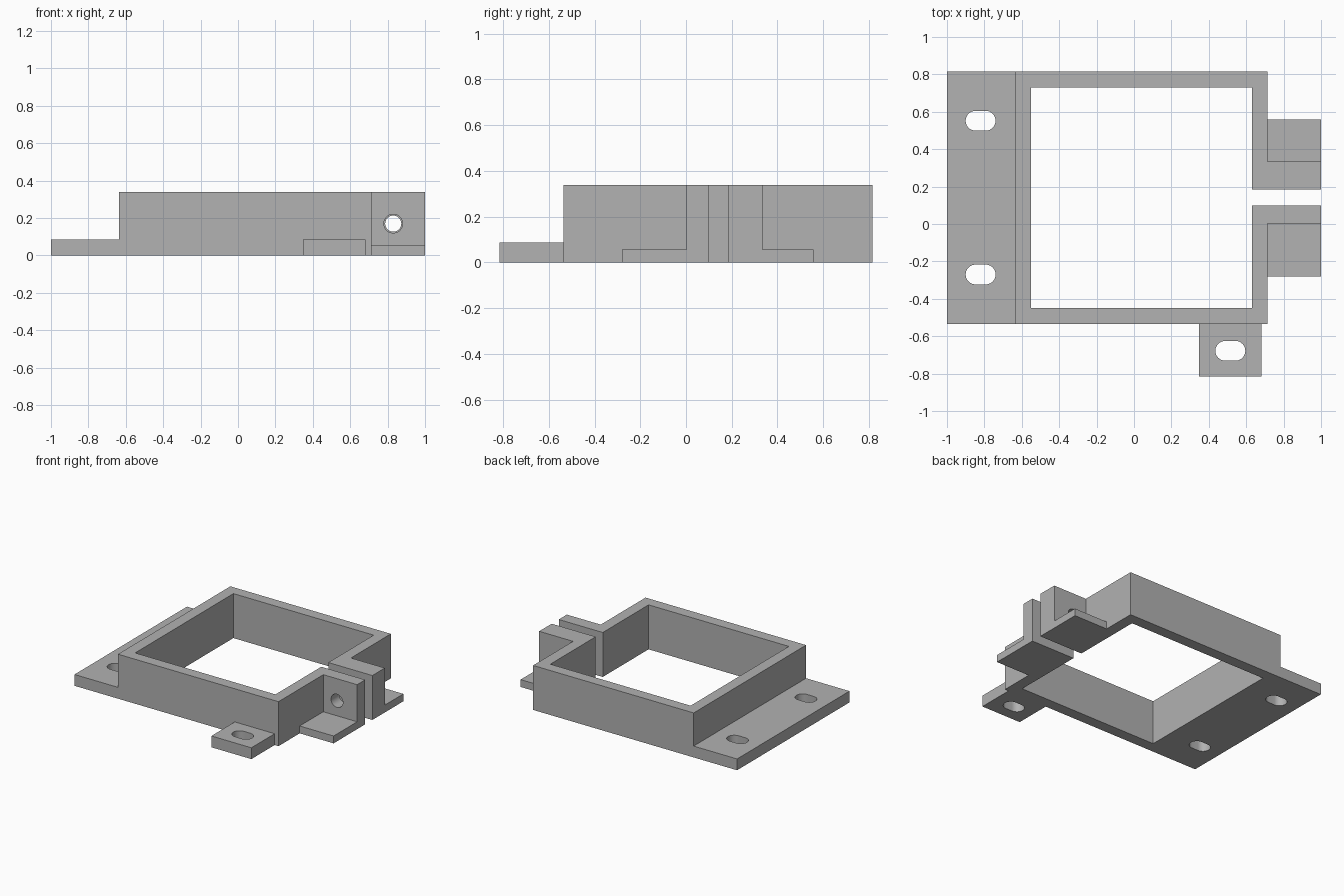
import bpy
import bmesh
from math import cos, sin, pi, radians
from mathutils import Matrix, Vector

cube = bpy.data.objects.get("Cube")
if cube:
    bpy.data.objects.remove(cube, do_unlink=True)

grey = bpy.data.materials.new("plain grey")
grey.use_nodes = True
grey.diffuse_color = (0.445, 0.445, 0.445, 1)
grey.node_tree.nodes["Principled BSDF"].inputs["Base Color"].default_value = grey.diffuse_color

HEIGHT, PLATE, FOOT = 0.338, 0.086, 0.056
FRONT, BACK = -0.535, 0.815      # outer frame faces
LEFT, RIGHT = -0.635, 0.715
WALL = 0.085
EAR_END = 1.0


def prism(name, outline, depth, base=0.0, matrix=Matrix()):
    """Extrude a counter-clockwise outline upward, then place it."""
    bm = bmesh.new()
    face = bm.faces.new([bm.verts.new((x, y, base)) for x, y in outline])
    top = bmesh.ops.extrude_face_region(bm, geom=[face])["geom"]
    bmesh.ops.translate(bm, vec=Vector((0, 0, depth)),
                        verts=[v for v in top if isinstance(v, bmesh.types.BMVert)])
    bmesh.ops.recalc_face_normals(bm, faces=bm.faces)
    bm.transform(matrix)
    mesh = bpy.data.meshes.new(name)
    bm.to_mesh(mesh)
    bm.free()
    mesh.materials.append(grey)
    obj = bpy.data.objects.new(name, mesh)
    bpy.context.collection.objects.link(obj)
    return obj


def block(name, x0, x1, y0, y1, height):
    return prism(name, [(x0, y0), (x1, y0), (x1, y1), (x0, y1)], height)


def stadium(x, y, radius, half_straight=0.0, steps=20):
    """Outline of a slot along x, or of a circle when it has no straight part."""
    points = []
    for side in (1, -1):
        start = -pi / 2 if side > 0 else pi / 2
        last = steps + 1 if half_straight else steps
        for i in range(last):
            a = start + pi * i / steps
            points.append((x + side * half_straight + radius * cos(a), y + radius * sin(a)))
    return points


def cut(target, cutter):
    cutter.hide_render = True
    mod = target.modifiers.new("hole", 'BOOLEAN')
    mod.operation, mod.solver, mod.object = 'DIFFERENCE', 'EXACT', cutter
    select(target)
    bpy.ops.object.modifier_apply(modifier=mod.name)
    bpy.data.objects.remove(cutter, do_unlink=True)


def select(obj):
    bpy.ops.object.select_all(action='DESELECT')
    obj.select_set(True)
    bpy.context.view_layer.objects.active = obj


def cut_slot(target, x, y):
    cut(target, prism("slot_cutter", stadium(x, y, 0.053, 0.027), 0.3, -0.1))


# Split square frame whose open ends turn outward into two clamp ears
gap_front, gap_back = 0.1, 0.185
ear_front, ear_back = 0.003, 0.335
inner_l, inner_r = LEFT + WALL, RIGHT - WALL
inner_f, inner_b = FRONT + WALL, BACK - WALL
frame = prism("clamp_frame", [
    (LEFT, FRONT), (RIGHT, FRONT), (RIGHT, ear_front), (EAR_END, ear_front),
    (EAR_END, gap_front), (inner_r, gap_front), (inner_r, inner_f), (inner_l, inner_f),
    (inner_l, inner_b), (inner_r, inner_b), (inner_r, gap_back), (EAR_END, gap_back),
    (EAR_END, ear_back), (RIGHT, ear_back), (RIGHT, BACK), (LEFT, BACK)], HEIGHT)

# Bolt holes: wider in the front ear, narrower in the back ear
for radius, y in ((0.05, 0.05), (0.043, 0.26)):
    place = Matrix.Translation((0.83, y, 0.17)) @ Matrix.Rotation(radians(90), 4, 'X')
    cut(frame, prism("bolt_cutter", stadium(0, 0, radius), 0.2, -0.1, place))

# Side mounting flange with two slots
flange = block("side_flange", -1, LEFT, FRONT, BACK, PLATE)
for y in (0.552, -0.27):
    cut_slot(flange, -0.82, y)

# Front mounting tab with one slot
tab = block("front_tab", 0.347, 0.683, -0.815, FRONT, PLATE)
cut_slot(tab, 0.515, -0.678)

# Thin feet at the base of the clamp ears
feet = [block("front_ear_foot", RIGHT, EAR_END, -0.28, ear_front, FOOT),
        block("back_ear_foot", RIGHT, EAR_END, ear_back, 0.558, FOOT)]

for part in (frame, flange, tab, *feet):
    select(part)
    bpy.ops.object.shade_smooth_by_angle(angle=radians(30))
